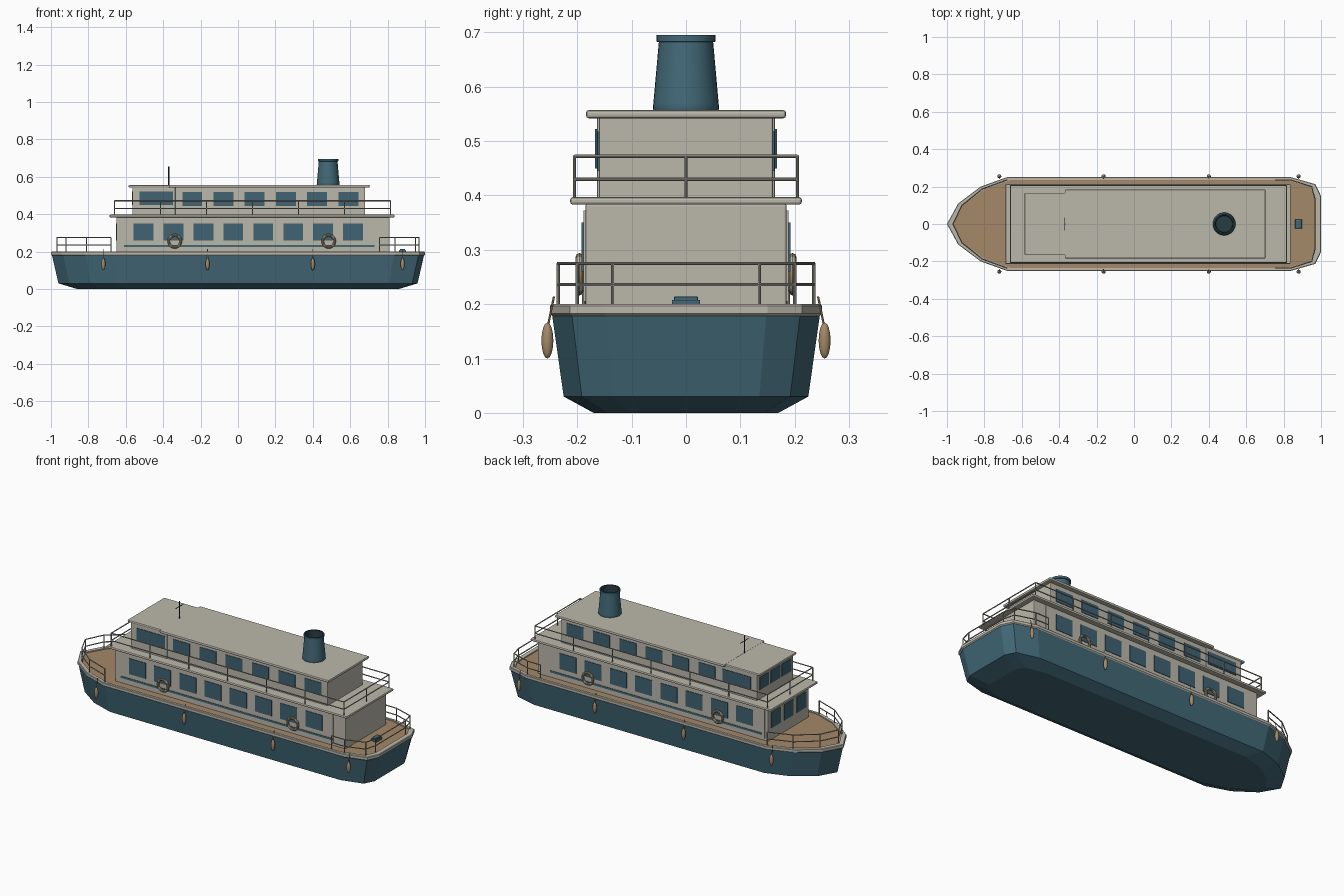
import bpy, bmesh, math
from mathutils import Vector, Matrix

cube = bpy.data.objects.get("Cube")
if cube:
    bpy.data.objects.remove(cube, do_unlink=True)


def material(name, rgb):
    m = bpy.data.materials.new(name)
    m.use_nodes = True
    m.diffuse_color = (*rgb, 1)
    node = next(n for n in m.node_tree.nodes if n.type == 'BSDF_PRINCIPLED')
    node.inputs["Base Color"].default_value = (*rgb, 1)
    return m


TEAL = material("teal_paint", (0.054, 0.14, 0.185))
GLASS = material("window_glass", (0.05, 0.125, 0.17))
CREAM = material("cream_paint", (0.50, 0.48, 0.41))
TAN = material("tan_wood", (0.37, 0.25, 0.14))
METAL = material("rail_metal", (0.36, 0.35, 0.31))
DARK = material("dark_metal", (0.02, 0.045, 0.055))


def finish(name, bm, *mats, smooth=False):
    bmesh.ops.recalc_face_normals(bm, faces=bm.faces)
    me = bpy.data.meshes.new(name)
    bm.to_mesh(me)
    bm.free()
    ob = bpy.data.objects.new(name, me)
    bpy.context.collection.objects.link(ob)
    for m in mats:
        me.materials.append(m)
    if smooth:
        bpy.ops.object.select_all(action='DESELECT')
        ob.select_set(True)
        bpy.context.view_layer.objects.active = ob
        bpy.ops.object.shade_smooth_by_angle(angle=math.radians(40))
    return ob


def add_box(bm, x, y, z):
    """Box from three (low, high) ranges."""
    size = [r[1] - r[0] for r in (x, y, z)]
    mid = [(r[0] + r[1]) / 2 for r in (x, y, z)]
    bmesh.ops.create_cube(bm, size=1, matrix=Matrix.Translation(mid) @ Matrix.Diagonal((*size, 1)))


def box(name, x, half_y, z, mat, bevel=0.0):
    bm = bmesh.new()
    add_box(bm, x, (-half_y, half_y), z)
    if bevel:
        bmesh.ops.bevel(bm, geom=bm.edges[:], offset=bevel, segments=2, profile=0.5, affect='EDGES')
    return finish(name, bm, mat)


def add_rod(bm, a, b, r, sides=8):
    a, b = Vector(a), Vector(b)
    d = b - a
    rot = d.to_track_quat('Z', 'Y').to_matrix().to_4x4()
    bmesh.ops.create_cone(bm, cap_ends=True, segments=sides, radius1=r, radius2=r, depth=d.length,
                          matrix=Matrix.Translation((a + b) / 2) @ rot)


def railing(name, path, base, heights, closed=False, r=0.003):
    """Posts on every path point, joined by bars at the given heights."""
    bm = bmesh.new()
    for x, y in path:
        add_rod(bm, (x, y, base), (x, y, heights[-1]), r)
    ends = path[1:] + (path[:1] if closed else [])
    for a, b in zip(path, ends):
        for h in heights:
            add_rod(bm, (*a, h), (*b, h), r)
    return finish(name, bm, METAL, smooth=True)


def mirrored(half):
    """Close a +y half path by adding its reflection."""
    return half + [(x, -y) for x, y in reversed(half) if y > 0]


# Hull: one plan outline, scaled for each level
half = [(-1, 0), (-0.94, 0.11), (-0.82, 0.2), (-0.68, 0.25),
        (0.84, 0.25), (0.97, 0.213), (1, 0.15)]
outline = half + [(x, -y) for x, y in reversed(half[1:])]


def ring(bm, sx, sy, z):
    return [bm.verts.new((x * sx, y * sy, z)) for x, y in outline]


def bridge(bm, a, b):
    n = len(a)
    return [bm.faces.new((a[i], a[(i + 1) % n], b[(i + 1) % n], b[i])) for i in range(n)]


bm = bmesh.new()
levels = [ring(bm, *s) for s in ((0.86, 0.68, 0), (0.96, 0.9, 0.03), (0.994, 0.984, 0.178))]
for low, high in zip(levels, levels[1:]):
    bridge(bm, low, high)
bm.faces.new(levels[0])
bm.faces.new(levels[-1])
finish("hull", bm, TEAL)

bm = bmesh.new()
rim = [ring(bm, *s) for s in ((0.994, 0.984, 0.178), (1, 1, 0.183), (1, 1, 0.197),
                              (0.997, 0.99, 0.2), (0.972, 0.94, 0.2), (0.972, 0.94, 0.178))]
for i in range(len(rim)):
    bridge(bm, rim[i], rim[(i + 1) % len(rim)])
finish("gunwale", bm, CREAM)

bm = bmesh.new()
bm.faces.new(ring(bm, 0.974, 0.945, 0.194))
finish("deck", bm, TAN)

# Cabins and roofs
box("lower_cabin", (-0.65, 0.81), 0.185, (0.19, 0.385), CREAM, 0.004)
box("lower_side_panels", (-0.63, 0.735), 0.189, (0.205, 0.372), CREAM)
box("lower_roof", (-0.687, 0.838), 0.213, (0.383, 0.397), CREAM, 0.005)
box("upper_cabin", (-0.4, 0.68), 0.16, (0.39, 0.547), CREAM, 0.004)
box("wheelhouse", (-0.565, -0.335), 0.164, (0.39, 0.547), CREAM, 0.004)
box("upper_roof", (-0.37, 0.703), 0.184, (0.542, 0.557), CREAM, 0.005)
box("wheelhouse_roof", (-0.585, -0.36), 0.167, (0.542, 0.555), CREAM, 0.005)
box("waist_stripe", (-0.61, 0.73), 0.191, (0.224, 0.235), TEAL)


# Windows: thin plates on both sides and on the bow faces
def side_windows(name, centres, width, z, wall):
    bm = bmesh.new()
    for x in centres:
        for s in (-1, 1):
            add_box(bm, (x - width / 2, x + width / 2), sorted((s * (wall - 0.002), s * (wall + 0.003))), z)
    finish(name, bm, GLASS)


def bow_windows(name, wall, spacing, width, z):
    bm = bmesh.new()
    for i in (-1, 0, 1):
        y = i * spacing
        add_box(bm, (wall - 0.003, wall + 0.002), (y - width / 2, y + width / 2), z)
    finish(name, bm, GLASS)


side_windows("lower_windows", [-0.505 + 0.16 * i for i in range(8)], 0.106, (0.26, 0.35), 0.189)
side_windows("upper_windows", [-0.245 + 0.167 * i for i in range(6)], 0.106, (0.445, 0.518), 0.16)
side_windows("wheelhouse_windows", [-0.437], 0.18, (0.45, 0.522), 0.164)
bow_windows("lower_bow_windows", -0.65, 0.115, 0.085, (0.26, 0.35))
bow_windows("wheelhouse_bow_windows", -0.565, 0.1, 0.085, (0.45, 0.522))

# Railings
n = 6
xs = [-0.66 + (0.815 + 0.66) * i / n for i in range(n + 1)]
loop = [(x, 0.205) for x in xs] + [(xs[-1], 0)] + [(x, -0.205) for x in reversed(xs)] + [(xs[0], 0)]
railing("upper_railing", loop, 0.395, (0.43, 0.472), closed=True)
stern = mirrored([(0.757, 0.235), (0.84, 0.235), (0.95, 0.2), (0.967, 0.135)])
railing("stern_railing", stern, 0.19, (0.236, 0.275))
bow = mirrored([(-0.68, 0.235), (-0.81, 0.188), (-0.92, 0.1), (-0.968, 0)])
railing("bow_railing", bow, 0.19, (0.236, 0.275))

# Fenders hung on ropes
for i, x in enumerate((-0.72, -0.163, 0.4, 0.88)):
    for side, s in (("left", 1), ("right", -1)):
        bm = bmesh.new()
        bmesh.ops.create_uvsphere(bm, u_segments=12, v_segments=8, radius=1,
                                  matrix=Matrix.Translation((x, s * 0.255, 0.133)) @ Matrix.Diagonal((0.011, 0.011, 0.033, 1)))
        add_rod(bm, (x, s * 0.254, 0.16), (x, s * 0.243, 0.214), 0.002, 6)
        finish(f"fender_{side}_{i + 1}", bm, TAN, smooth=True)


# Life rings: tan with four cream bands
def life_ring(name, x, y, z, major=0.032, minor=0.007, around=32, tube=8):
    bm = bmesh.new()
    loops = []
    for i in range(around):
        a = math.tau * i / around
        loops.append([])
        for j in range(tube):
            t = math.tau * j / tube
            r = major + minor * math.cos(t)
            loops[-1].append(bm.verts.new((x + r * math.cos(a), y + minor * math.sin(t), z + r * math.sin(a))))
    for i in range(around):
        for f in bridge_loops(bm, loops[i], loops[(i + 1) % around]):
            f.material_index = 1 if i % 8 in (3, 4) else 0
    finish(name, bm, TAN, CREAM, smooth=True)


def bridge_loops(bm, a, b):
    m = len(a)
    return [bm.faces.new((a[j], a[(j + 1) % m], b[(j + 1) % m], b[j])) for j in range(m)]


for place, x in (("fore", -0.338), ("aft", 0.485)):
    for side, s in (("left", 1), ("right", -1)):
        life_ring(f"life_ring_{place}_{side}", x, s * 0.196, 0.255)

# Funnel: lathed profile, dark inside
profile = [(0.058, 0.553), (0.061, 0.56), (0.06, 0.57), (0.05, 0.682), (0.054, 0.683),
           (0.054, 0.695), (0.046, 0.695), (0.044, 0.65)]
bm = bmesh.new()
rings = [[bm.verts.new((0.482 + r * math.cos(math.tau * k / 32), r * math.sin(math.tau * k / 32), z))
          for k in range(32)] for r, z in profile]
for i, (a, b) in enumerate(zip(rings, rings[1:])):
    for f in bridge_loops(bm, a, b):
        f.material_index = 1 if i > 4 else 0
bm.faces.new(rings[-1]).material_index = 1
finish("funnel", bm, TEAL, DARK, smooth=True)

# Mast with crossbar, and the stern hatch
bm = bmesh.new()
add_rod(bm, (-0.37, 0, 0.55), (-0.37, 0, 0.655), 0.003)
add_rod(bm, (-0.37, -0.035, 0.625), (-0.37, 0.035, 0.625), 0.002)
finish("mast", bm, DARK, smooth=True)
box("stern_hatch", (0.862, 0.897), 0.026, (0.19, 0.208), TEAL, 0.002)
box("stern_hatch_lid", (0.866, 0.893), 0.022, (0.206, 0.214), TEAL, 0.002)
